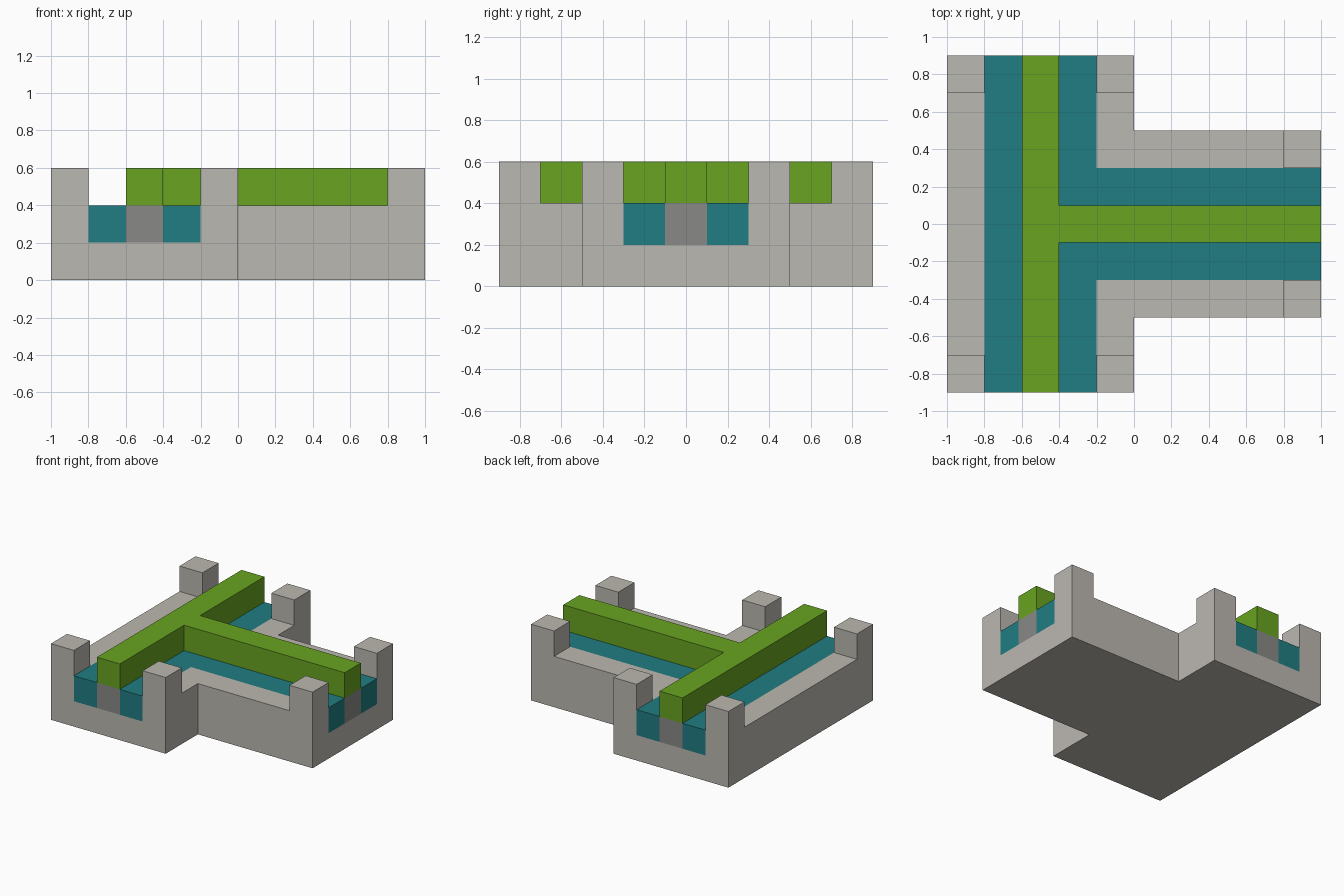
import bpy
import bmesh

cube = bpy.data.objects.get("Cube")
if cube:
    bpy.data.objects.remove(cube, do_unlink=True)


def material(name, rgb):
    mat = bpy.data.materials.new(name)
    mat.use_nodes = True
    colour = (*rgb, 1.0)
    mat.diffuse_color = colour
    for node in mat.node_tree.nodes:
        if node.type == 'BSDF_PRINCIPLED':
            node.inputs["Base Color"].default_value = colour
    return mat


stone = material("warm stone", (0.50, 0.48, 0.44))
teal = material("teal", (0.015, 0.205, 0.223))
green = material("leaf green", (0.138, 0.366, 0.015))
grey = material("mid grey", (0.25, 0.25, 0.245))


def prism(name, outline, bottom, top, mat):
    """Extrude a flat outline from bottom to top."""
    bm = bmesh.new()
    face = bm.faces.new([bm.verts.new((x, y, bottom)) for x, y in outline])
    new = bmesh.ops.extrude_face_region(bm, geom=[face])["geom"]
    for v in new:
        if isinstance(v, bmesh.types.BMVert):
            v.co.z = top
    bmesh.ops.recalc_face_normals(bm, faces=bm.faces)
    mesh = bpy.data.meshes.new(name)
    bm.to_mesh(mesh)
    bm.free()
    mesh.materials.append(mat)
    obj = bpy.data.objects.new(name, mesh)
    bpy.context.scene.collection.objects.link(obj)
    return obj


def tee(left, right, length, half, end):
    """T outline: a bar along y with a branch towards +x."""
    lower = [(left, -length), (right, -length), (right, -half), (end, -half)]
    return lower + [(x, -y) for x, y in reversed(lower)]


def cut(obj, cutter):
    cutter.hide_render = True
    mod = obj.modifiers.new("cut", 'BOOLEAN')
    mod.operation = 'DIFFERENCE'
    mod.solver = 'EXACT'
    mod.object = cutter
    bpy.context.view_layer.objects.active = obj
    bpy.ops.object.modifier_apply(modifier=mod.name)
    bpy.data.objects.remove(cutter, do_unlink=True)


# Stone base: T block with a channel, and walls lowered between corner posts
base = prism("stone_base", tee(-1, 0, 0.9, 0.5, 1), 0, 0.6, stone)
cut(base, prism("channel_cutter", tee(-0.8, -0.2, 1, 0.3, 1.1), 0.2, 0.8, stone))
cut(base, prism("wall_cutter", tee(-1.1, 0.1, 0.7, 0.6, 0.8), 0.4, 0.8, stone))

# Central core in the channel, with the raised green bar on top
middle = tee(-0.6, -0.4, 0.9, 0.1, 1)
prism("core", middle, 0.2, 0.4, grey)
prism("green_bar", middle, 0.4, 0.6, green)

# Teal fill on both sides of the core
prism("outer_fill", [(-0.8, -0.9), (-0.6, -0.9), (-0.6, 0.9), (-0.8, 0.9)],
      0.2, 0.4, teal)
corner = [(-0.4, 0.1), (1, 0.1), (1, 0.3), (-0.2, 0.3), (-0.2, 0.9), (-0.4, 0.9)]
for name, side in (("back_fill", 1), ("front_fill", -1)):
    prism(name, [(x, y * side) for x, y in corner], 0.2, 0.4, teal)
